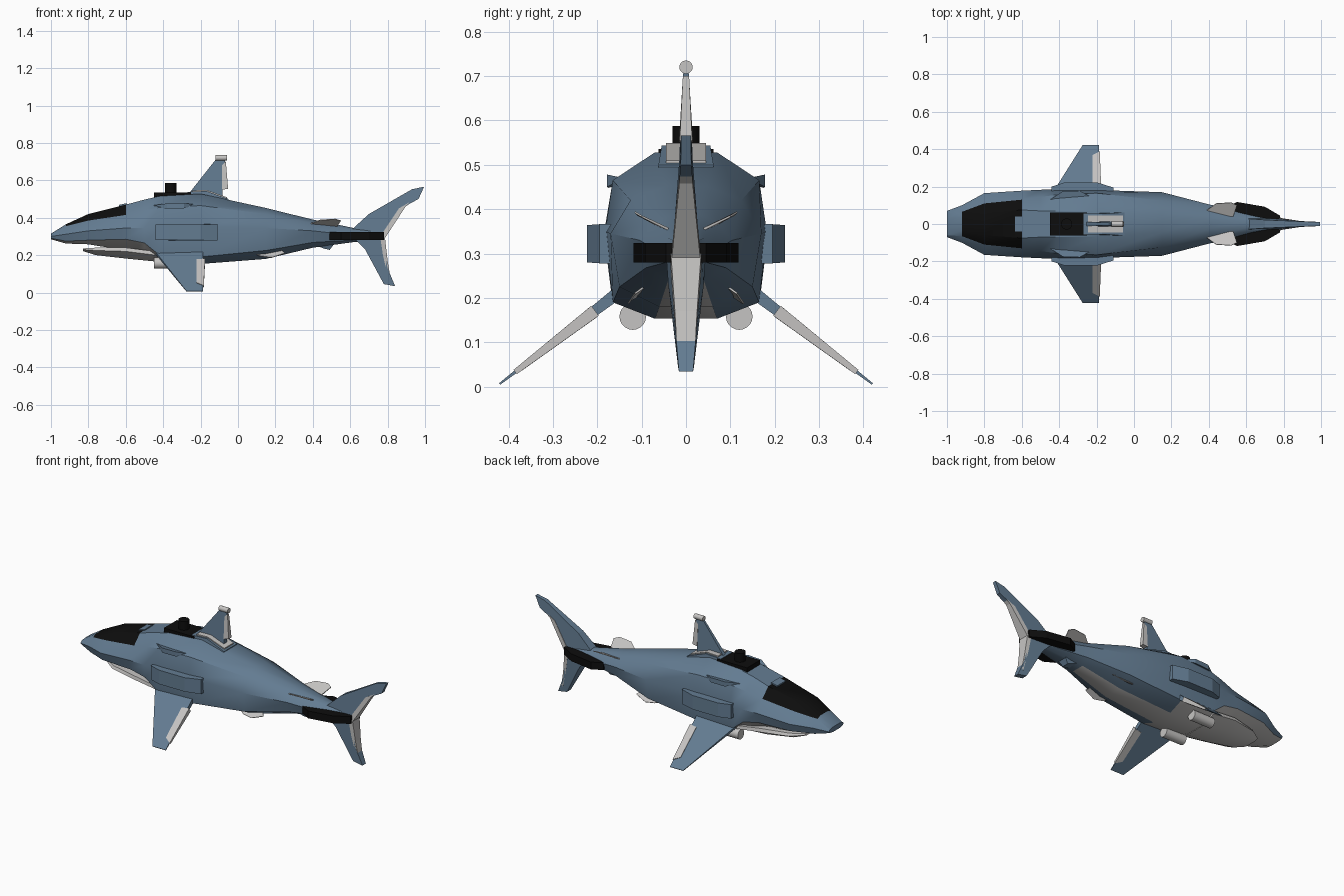
import bpy, bmesh, math
from mathutils import Vector


def material(name, rgb):
    m = bpy.data.materials.new(name)
    m.diffuse_color = (*rgb, 1)
    return m


BLUE = material("steel_blue", (0.125, 0.2, 0.285))
GRAY = material("pale_gray", (0.56, 0.55, 0.54))
BLACK = material("black", (0.004, 0.004, 0.004))


def finish(name, bm, mats, rule=None, angle=0):
    bmesh.ops.recalc_face_normals(bm, faces=bm.faces)
    me = bpy.data.meshes.new(name)
    bm.to_mesh(me)
    bm.free()
    for m in mats:
        me.materials.append(m)
    if rule:
        for p in me.polygons:
            p.material_index = rule(p)
    ob = bpy.data.objects.new(name, me)
    bpy.context.collection.objects.link(ob)
    if angle:
        bpy.ops.object.select_all(action='DESELECT')
        ob.select_set(True)
        bpy.context.view_layer.objects.active = ob
        bpy.ops.object.shade_smooth_by_angle(angle=math.radians(angle))
    return ob


def loft(name, stations, mats, paint=None, angle=0):
    """Each station: x, then half-section (y, z) points from top to bottom, mirrored in y."""
    bm = bmesh.new()
    tag = bm.faces.layers.int.new("part")
    rings = []
    for x, *half in stations:
        full = half + [(-y, z) for y, z in reversed(half)]
        rings.append([bm.verts.new((x, y, z)) for y, z in full])
    n = len(rings[0])
    for s, (a, b) in enumerate(zip(rings, rings[1:])):
        for i in range(n):
            j = (i + 1) % n
            f = bm.faces.new((a[i], a[j], b[j], b[i]))
            band = min(i, n - 2 - i) if i < n - 1 else -1
            f.material_index = paint(s, band) if paint else 0
    bm.faces.new(rings[0])
    bm.faces.new(rings[-1])
    return finish(name, bm, mats, None, angle)


def plate(name, pts, normal, mat):
    """Closed slab from outline points (x, y, z, half thickness)."""
    bm = bmesh.new()
    n = Vector(normal).normalized()
    a = [bm.verts.new(Vector(p[:3]) + n * p[3]) for p in pts]
    b = [bm.verts.new(Vector(p[:3]) - n * p[3]) for p in pts]
    bm.faces.new(a)
    bm.faces.new(b[::-1])
    for i in range(len(pts)):
        j = (i + 1) % len(pts)
        bm.faces.new((a[i], b[i], b[j], a[j]))
    return finish(name, bm, [mat])


def upright(name, pts, mat):
    """Slab in the centre plane from (x, z, half thickness)."""
    return plate(name, [(x, 0, z, t) for x, z, t in pts], (0, 1, 0), mat)


def box(name, x0, x1, y0, y1, z0, z1, mat):
    c, h = (z0 + z1) / 2, (z1 - z0) / 2
    return plate(name, [(x0, y0, c, h), (x1, y0, c, h), (x1, y1, c, h), (x0, y1, c, h)],
                 (0, 0, 1), mat)


def cylinder(name, loc, r, length, mat, along_x=False):
    bm = bmesh.new()
    bmesh.ops.create_cone(bm, cap_ends=True, segments=20, radius1=r, radius2=r, depth=length)
    ob = finish(name, bm, [mat], None, 40)
    ob.location = loc
    if along_x:
        ob.rotation_euler = (0, math.pi / 2, 0)
    return ob


# Hull: bands 0 = upper flank, 1 = shoulder, 2 = side, 3 = chine, 4 = keel, -1 = deck
def hull_paint(s, band):
    if s in (1, 2) and band in (-1, 0):
        return 2                       # canopy glass
    if band == 4 and s < 8:
        return 1                       # belly
    if band == 3 and s < 6:
        return 1                       # pale throat and lip
    return 0


loft("hull", [
    (-1.00, (.03, .315), (.06, .31), (.07, .30), (.062, .29), (.03, .285)),
    (-.92, (.035, .365), (.065, .355), (.10, .312), (.09, .275), (.04, .262)),
    (-.80, (.06, .42), (.11, .385), (.165, .33), (.145, .28), (.07, .258)),
    (-.60, (.075, .47), (.13, .415), (.178, .345), (.165, .285), (.08, .225)),
    (-.50, (.07, .497), (.145, .44), (.183, .345), (.17, .265), (.075, .18)),
    (-.42, (.07, .515), (.155, .455), (.185, .345), (.167, .2), (.07, .165)),
    (-.20, (.07, .528), (.165, .465), (.182, .35), (.165, .19), (.07, .153)),
    (.15, (.045, .452), (.125, .42), (.17, .345), (.15, .225), (.06, .18)),
    (.40, (.025, .39), (.07, .37), (.105, .33), (.09, .268), (.04, .24)),
    (.62, (.015, .345), (.04, .335), (.06, .305), (.045, .28), (.015, .27)),
    (.76, (.01, .33), (.02, .325), (.03, .305), (.02, .285), (.01, .28)),
], [BLUE, GRAY, BLACK], hull_paint, 32)

# Lower jaw
loft("lower_jaw", [
    (-.83, (.05, .236), (.06, .23), (.04, .222)),
    (-.76, (.10, .24), (.11, .225), (.06, .20)),
    (-.60, (.14, .24), (.145, .22), (.08, .182)),
    (-.44, (.15, .22), (.15, .2), (.07, .166)),
], [GRAY], None, 30)

# Blue notch at the rear of the canopy
plate("canopy_notch", [(-.635, -.04, .465, .004), (-.595, -.04, .474, .004),
                       (-.595, .04, .474, .004), (-.635, .04, .465, .004)], (0, 0, 1), BLUE)

# Deck hatch, periscope and dorsal base
box("deck_hatch", -.45, -.25, -.062, .062, .50, .535, BLACK)
cylinder("hatch_tower", (-.36, 0, .555), .03, .064, BLACK)
upright("dorsal_base", [(-.27, .49, .062), (-.27, .538, .055), (-.17, .543, .055),
                        (-.05, .50, .062), (-.05, .47, .062)], BLUE)
plate("dorsal_base_panel", [(-.245, -.045, .542, .004), (-.17, -.045, .545, .004),
                            (-.06, -.045, .506, .004), (-.06, .045, .506, .004),
                            (-.17, .045, .545, .004), (-.245, .045, .542, .004)],
      (0, 0, 1), GRAY)

# Dorsal fin with pale trailing edge and tip tube
upright("dorsal_fin", [(-.27, .52, .012), (-.12, .71, .006), (-.07, .71, .006),
                       (-.085, .50, .016)], BLUE)
upright("dorsal_trailing_edge", [(-.085, .68, .008), (-.065, .70, .007),
                                 (-.053, .555, .014), (-.085, .55, .016)], GRAY)
cylinder("dorsal_tip_tube", (-.09, 0, .72), .015, .06, GRAY, True)

# Tail fin lobes and pale trailing edges
upright("tail_upper_lobe", [(.59, .32, .03), (.70, .42, .022), (.93, .552, .012), (.995, .566, .011),
                            (.965, .5, .012), (.88, .455, .016), (.765, .29, .03)], BLUE)
upright("tail_lower_lobe", [(.61, .30, .045), (.68, .23, .04), (.78, .045, .018),
                            (.84, .034, .016), (.80, .13, .024), (.765, .31, .035)], BLUE)
upright("tail_upper_trailing_edge", [(.76, .30, .033), (.86, .45, .018), (.955, .505, .012),
                                     (.895, .458, .015), (.785, .29, .032)], GRAY)
upright("tail_lower_trailing_edge", [(.76, .30, .037), (.775, .20, .03), (.805, .07, .02),
                                     (.815, .08, .02), (.80, .17, .025), (.785, .30, .034)], GRAY)

# Ventral fin under the tail stem
upright("ventral_fin", [(.37, .27, .05), (.46, .235, .03), (.49, .228, .02),
                        (.53, .28, .04)], BLUE)

for s, side in ((-1, "right"), (1, "left")):
    # Black tail shroud
    plate(side + "_tail_shroud", [(.49, s * .06, .302, .022), (.49, s * .085, .302, .022),
                                  (.55, s * .118, .302, .022), (.70, s * .092, .302, .022),
                                  (.78, s * .045, .302, .022), (.78, s * .005, .302, .022)],
          (0, 0, 1), BLACK)
    # Pectoral fin with pale trailing panel
    up = (0, s * .6, .8)
    plate(side + "_pectoral_fin", [(-.44, s * .155, .21, .008), (-.275, s * .42, .006, .002),
                                   (-.187, s * .42, .006, .002), (-.187, s * .155, .21, .014)],
          up, BLUE)
    plate(side + "_pectoral_panel", [(-.222, s * .21, .167, .014), (-.222, s * .365, .048, .007),
                                     (-.183, s * .385, .033, .006), (-.176, s * .205, .171, .014)],
          up, GRAY)
    # Side intake pod
    plate(side + "_side_pod", [(-.44, s * .165, .322, .042), (-.44, s * .20, .322, .042),
                               (-.37, s * .223, .322, .042), (-.20, s * .223, .322, .042),
                               (-.11, s * .195, .322, .044), (-.11, s * .15, .322, .044)],
          (0, 0, 1), BLUE)
    # Shoulder fairing
    plate(side + "_shoulder_fairing", [(-.45, s * .13, .463, .004), (-.38, s * .175, .462, .014),
                                       (-.29, s * .178, .464, .014), (-.24, s * .15, .468, .004)],
          (0, 0, 1), BLUE)
    # Belly thruster tube
    cylinder(side + "_thruster", (-.38, s * .12, .158), .03, .14, GRAY, True)
    # Rear stabiliser and pelvic fin
    plate(side + "_stabiliser", [(.37, s * .06, .362, .003), (.44, s * .11, .388, .002),
                                 (.52, s * .115, .393, .002), (.55, s * .10, .384, .002),
                                 (.53, s * .04, .355, .003)], (0, -s * .45, .9), GRAY)
    plate(side + "_pelvic_fin", [(.06, s * .09, .215, .003), (.12, s * .125, .195, .002),
                                 (.18, s * .13, .187, .002), (.25, s * .115, .21, .002),
                                 (.22, s * .08, .235, .003)], (0, s * .6, .8), GRAY)
